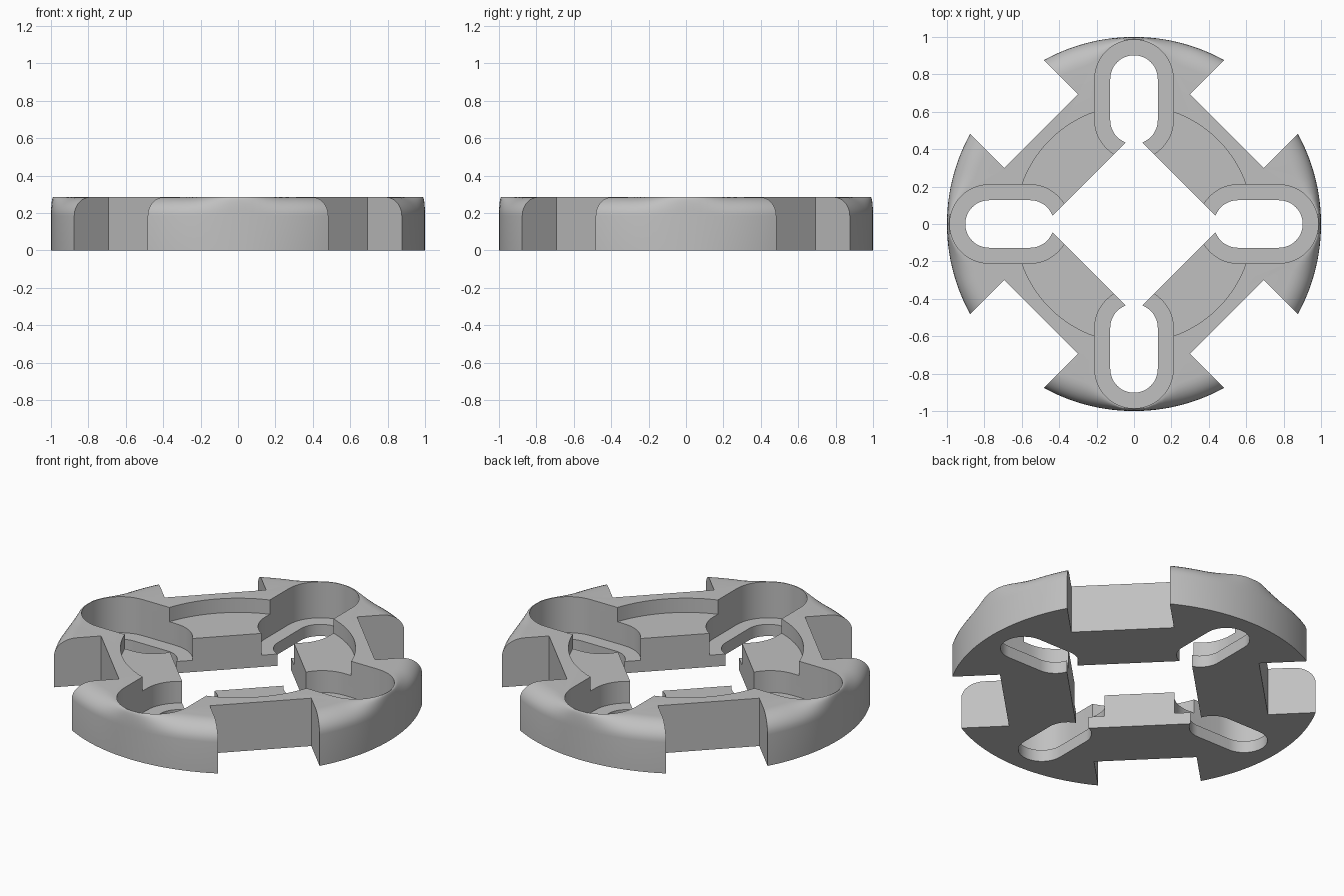
import bpy, bmesh, math
from math import pi, sin, cos

HEIGHT = 0.285
LEDGE = 0.07
RECESS = 0.2
HALF_PI = pi / 2

cube = bpy.data.objects.get("Cube")
if cube:
    bpy.data.objects.remove(cube, do_unlink=True)

grey = bpy.data.materials.new("light grey")
grey.use_nodes = True
colour = (0.53, 0.53, 0.53, 1)
grey.diffuse_color = colour
bsdf = next(n for n in grey.node_tree.nodes if n.type == 'BSDF_PRINCIPLED')
bsdf.inputs["Base Color"].default_value = colour


def make_object(name, bm):
    bmesh.ops.recalc_face_normals(bm, faces=bm.faces[:])
    mesh = bpy.data.meshes.new(name)
    bm.to_mesh(mesh)
    bm.free()
    mesh.materials.append(grey)
    obj = bpy.data.objects.new(name, mesh)
    bpy.context.collection.objects.link(obj)
    return obj


def loft(name, rings):
    """Skin a stack of equal closed rings and cap both ends."""
    bm = bmesh.new()
    loops = [[bm.verts.new(p) for p in ring] for ring in rings]
    count = len(loops[0])
    for low, high in zip(loops, loops[1:]):
        for i in range(count):
            j = (i + 1) % count
            bm.faces.new((low[i], low[j], high[j], high[i]))
    bm.faces.new(loops[0][::-1])
    bm.faces.new(loops[-1])
    return make_object(name, bm)


def prism(name, outline, floor, turn=0):
    c, s = cos(turn), sin(turn)
    pts = [(x * c - y * s, x * s + y * c) for x, y in outline]
    return loft(name, [[(x, y, z) for x, y in pts] for z in (floor, 1)])


def arc(cx, radius, start, end, steps):
    return [(cx + radius * cos(start + (end - start) * i / steps),
             radius * sin(start + (end - start) * i / steps)) for i in range(steps + 1)]


def capsule(radius, inner=0.555, outer=0.775):
    return (arc(outer, radius, -HALF_PI, HALF_PI, 24)
            + arc(inner, radius, HALF_PI, 3 * HALF_PI, 24))


# Round body: the top rounding narrows where each slot meets the rim
def rounding(angle):
    off = abs((angle + pi / 4) % HALF_PI - pi / 4)
    t = min(max((off - 0.03) / 0.27, 0), 1)
    return 0.012 + 0.105 * t * t * (3 - 2 * t)


SEGMENTS = 160
angles = [2 * pi * i / SEGMENTS for i in range(SEGMENTS)]
rings = [[(cos(a), sin(a), 0) for a in angles]]
for k in range(9):
    b = HALF_PI * k / 8
    ring = []
    for a in angles:
        r = 1 - rounding(a) * (1 - cos(b))
        ring.append((r * cos(a), r * sin(a), HEIGHT - 0.1 * (1 - sin(b))))
    rings.append(ring)
body = loft("slotted_ring_body", rings)

# Cutters: centre recess, diamond opening, slots with ledges, rim notches
cutters = [
    prism("centre_recess_cutter", arc(0, 0.635, 0, 2 * pi, 96)[:-1], RECESS),
    prism("diamond_opening_cutter", [(0.48, 0), (0, 0.48), (-0.48, 0), (0, -0.48)], -1),
]
for i in range(4):
    turn = i * HALF_PI
    cutters.append(prism("slot_ledge_cutter", capsule(0.21), LEDGE, turn))
    cutters.append(prism("slot_cutter", capsule(0.127), -1, turn))
    notch = [(0.702, -0.278), (1.5, -0.278), (1.5, 0.278), (0.702, 0.278)]
    cutters.append(prism("rim_notch_cutter", notch, -1, turn + pi / 4))

for cutter in cutters:
    cutter.hide_render = True
    mod = body.modifiers.new(cutter.name, 'BOOLEAN')
    mod.operation = 'DIFFERENCE'
    mod.solver = 'EXACT'
    mod.object = cutter

# Bake the cuts, then drop the cutters
graph = bpy.context.evaluated_depsgraph_get()
graph.update()
cut_mesh = bpy.data.meshes.new_from_object(body.evaluated_get(graph))
body.modifiers.clear()
body.data = cut_mesh
cut_mesh.materials.clear()
cut_mesh.materials.append(grey)
for poly in cut_mesh.polygons:
    poly.material_index = 0
for cutter in cutters:
    bpy.data.objects.remove(cutter, do_unlink=True)

# Smooth the curved walls and keep crisp edges
for obj in bpy.context.selected_objects:
    obj.select_set(False)
body.select_set(True)
bpy.context.view_layer.objects.active = body
bpy.ops.object.shade_smooth_by_angle(angle=math.radians(30))
